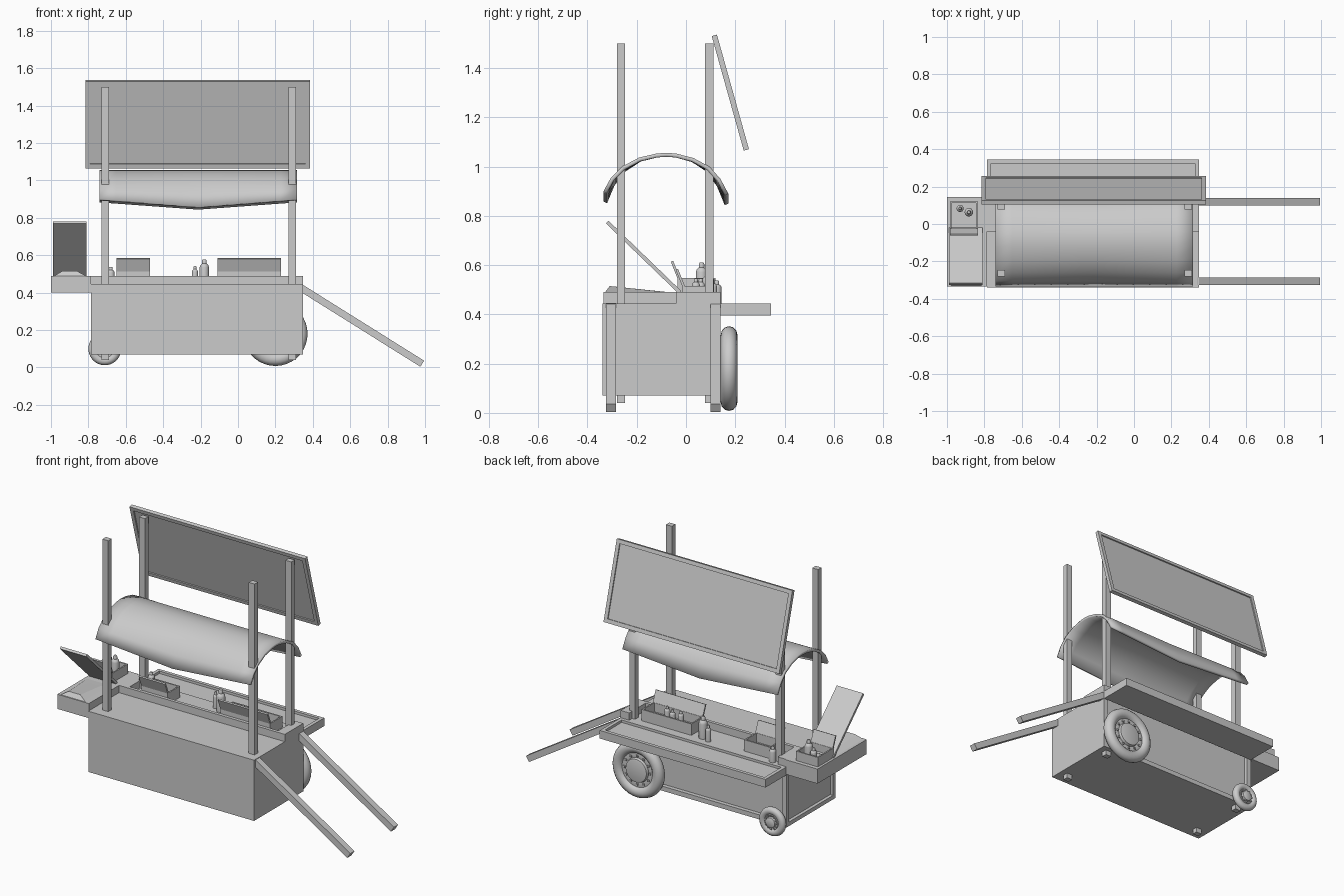
import bpy, bmesh, math
from mathutils import Vector, Matrix

if "Cube" in bpy.data.objects:
    bpy.data.objects.remove(bpy.data.objects["Cube"])


def finish(bm, name, smooth=False):
    bmesh.ops.recalc_face_normals(bm, faces=bm.faces)
    me = bpy.data.meshes.new(name)
    bm.to_mesh(me)
    bm.free()
    ob = bpy.data.objects.new(name, me)
    bpy.context.collection.objects.link(ob)
    if smooth:
        bpy.ops.object.select_all(action='DESELECT')
        ob.select_set(True)
        bpy.context.view_layer.objects.active = ob
        bpy.ops.object.shade_smooth_by_angle(angle=math.radians(40))
    return ob


def box(name, lo, hi, recesses=(), matrix=None):
    """Box between two corners; recesses = (direction, border, depth)."""
    lo, hi = Vector(lo), Vector(hi)
    bm = bmesh.new()
    bmesh.ops.create_cube(bm, size=1)
    for v in bm.verts:
        v.co = Vector(l + (c + 0.5) * (h - l) for l, h, c in zip(lo, hi, v.co))
    bm.normal_update()
    for d, border, depth in recesses:
        d = Vector(d)
        face = max(bm.faces, key=lambda f: (round(f.normal.dot(d), 3),
                                            f.calc_center_median().dot(d), f.calc_area()))
        bmesh.ops.inset_individual(bm, faces=[face], thickness=border)
        ext = bmesh.ops.extrude_discrete_faces(bm, faces=[face])['faces']
        bmesh.ops.translate(bm, verts=ext[0].verts[:], vec=-d * depth)
        bm.normal_update()
    if matrix:
        bm.transform(matrix)
    return finish(bm, name)


def lathe(name, profile, centre, n=16, axis='Z'):
    """Revolve (radius, height) points."""
    bm = bmesh.new()
    rings = [[bm.verts.new((r * math.cos(2 * math.pi * i / n),
                            r * math.sin(2 * math.pi * i / n), h)) for i in range(n)]
             for r, h in profile]
    for a, b in zip(rings, rings[1:]):
        for i in range(n):
            j = (i + 1) % n
            bm.faces.new((a[i], a[j], b[j], b[i]))
    bm.faces.new(rings[0])
    bm.faces.new(rings[-1])
    if axis == 'Y':
        bm.transform(Matrix.Rotation(-math.pi / 2, 4, 'X'))
    bm.transform(Matrix.Translation(centre))
    return finish(bm, name, True)


def plank(name, x0, x1, p, q, t):
    """Board spanning x0..x1 whose section runs from p to q in the yz plane."""
    p, q = Vector((0, *p)), Vector((0, *q))
    y = (q - p).normalized()
    z = Vector((1, 0, 0)).cross(y)
    m = Matrix.Translation(p) @ Matrix((Vector((1, 0, 0)), y, z)).transposed().to_4x4()
    return box, (name, (x0, 0, -t / 2), (x1, (q - p).length, t / 2)), m


def board(name, x0, x1, p, q, t, recesses=()):
    fn, args, m = plank(name, x0, x1, p, q, t)
    return fn(*args, recesses, m)


def bottle(name, x, y, z, r, h):
    lathe(name, [(r, 0), (r, h * .68), (r * .9, h * .76), (r * .5, h * .83),
                 (r * .5, h * .95), (r * .35, h)], (x, y, z), 14)


# Cart body with framed left end and back
box('cart_body', (-.785, -.34, .07), (.348, .14, .445),
    [((-1, 0, 0), .035, .02), ((0, 1, 0), .04, .025)])
# Raised counter rim
for n, lo, hi in [('front', (-.785, -.04, .44), (.348, -.02, .49)),
                  ('left', (-.785, -.02, .44), (-.725, .14, .49)),
                  ('right', (.29, -.02, .44), (.348, .14, .49))]:
    box('counter_rim_' + n, lo, hi)
# Serving shelf and side counter
box('back_shelf', (-.785, .14, .395), (.348, .345, .445), [((0, 0, 1), .03, .015)])
box('side_counter', (-1, -.335, .40), (-.785, .145, .49))
board('side_lid', -.99, -.81, (-.025, .49), (-.32, .775), .015)

# Heap in the side counter
bm = bmesh.new()
low = [bm.verts.new((x, y, .488)) for x, y in
       ((-.985, -.33), (-.81, -.33), (-.81, -.05), (-.985, -.05))]
top = [bm.verts.new((x, y, z)) for x, y, z in
       ((-.94, -.31, .515), (-.86, -.31, .515), (-.86, -.12, .495), (-.94, -.12, .495))]
for i in range(4):
    j = (i + 1) % 4
    bm.faces.new((low[i], low[j], top[j], top[i]))
bm.faces.new(top)
bm.faces.new(low[::-1])
finish(bm, 'counter_heap')

# Corner posts and pull handles
for x in (-.71, .29):
    for y in (-.264, .094):
        box('corner_post', (x - .02, y - .017, .04), (x + .02, y + .017, 1.5))
a, b = Vector((.33, 0, .43)), Vector((.985, 0, .02))
for y in (-.305, .12):
    d = (b - a).normalized()
    m = Matrix.Translation(a + Vector((0, y, 0))) @ d.to_track_quat('X', 'Z').to_matrix().to_4x4()
    box('pull_handle', (0, -.02, -.019), ((b - a).length, .02, .019), (), m)

# Sagging arched canopy
pts = [(-.335, .90), (-.305, .955), (-.26, 1.0), (-.19, 1.037), (-.12, 1.053), (-.08, 1.056),
       (-.04, 1.053), (.03, 1.035), (.095, 1.0), (.14, .95), (.172, .89)]
bm = bmesh.new()
rows = []
for i in range(13):
    x = -.74 + 1.055 * i / 12
    sag = 1 - abs(i - 6) / 6
    rows.append([bm.verts.new((x, y, z - .042 * sag * min(1, ((y + .08) / .255) ** 4)))
                 for y, z in pts])
for r, s in zip(rows, rows[1:]):
    for k in range(len(pts) - 1):
        bm.faces.new((r[k], s[k], s[k + 1], r[k + 1]))
canopy = finish(bm, 'canopy', True)
if canopy.data.polygons[5].normal.z < 0:
    canopy.data.flip_normals()
mod = canopy.modifiers.new('thickness', 'SOLIDIFY')
mod.thickness = .016
mod.offset = -1

# Tilted framed sign board, plain on its face
y, z = Vector((.135, -.47)).normalized(), None
m_dir = Vector((0, .47, .135)).normalized()
board('sign_board', -.815, .385, (.115, 1.533), (.245, 1.068), .022,
      [((0, 0, 1), .033, .007), ((0, 0, -1), .033, .007)])

# Wheels
for nm, x, z, R, t, w in [('big', .2, .18, .172, .036, .175), ('small', -.712, .1, .088, .023, .17)]:
    bm = bmesh.new()
    n, k = 36, 12
    rings = []
    for i in range(n):
        u = 2 * math.pi * i / n
        ring = []
        for j in range(k):
            v = 2 * math.pi * j / k
            r = R - t + t * math.cos(v)
            ring.append(bm.verts.new((x + r * math.cos(u), w + t * .95 * math.sin(v),
                                      z + r * math.sin(u))))
        rings.append(ring)
    for i in range(n):
        p, q = rings[i], rings[(i + 1) % n]
        for j in range(k):
            bm.faces.new((p[j], q[j], q[(j + 1) % k], p[(j + 1) % k]))
    finish(bm, nm + '_tyre', True)
    h = R - 1.7 * t
    lathe(nm + '_rim', [(h, -.02), (h, .012), (h * .92, .016), (h * .68, .012),
                        (h * .64, .027), (h * .55, .03)], (x, w, z), 28, 'Y')
    lathe(nm + '_axle', [(R * .12, -.07), (R * .12, 0)], (x, w, z), 12, 'Y')
    for i in range(12):
        a = 2 * math.pi * i / 12
        e = R * .035
        c = Vector((x + h * .8 * math.cos(a), w + .015, z + h * .8 * math.sin(a)))
        box(nm + '_rim_stud', c - Vector((e, .006, e)), c + Vector((e, .006, e)))

# Open condiment boxes with raised lids
for x0, x1, y0, y1, z0, z1 in [(-.11, .23, -.015, .105, .443, .515),
                               (-.65, -.47, -.015, .105, .443, .515),
                               (-.985, -.835, -.035, .12, .488, .548)]:
    box('condiment_box', (x0, y0, z0), (x1, y1, z1), [((0, 0, 1), .012, .055)])
    board('condiment_lid', x0, x1, (y0 + .005, z1), (y0 - .022, z1 + .068), .01)

# Bottles
for x, y, z, r, h in [(-.23, .11, .443, .016, .1), (-.18, .09, .443, .025, .135),
                      (-.68, .125, .443, .02, .095), (.0, .05, .46, .017, .085),
                      (.05, .06, .46, .017, .085), (.10, .04, .46, .017, .085),
                      (-.93, .083, .49, .019, .09), (-.883, .063, .49, .023, .12)]:
    bottle('bottle', x, y, z, r, h)
